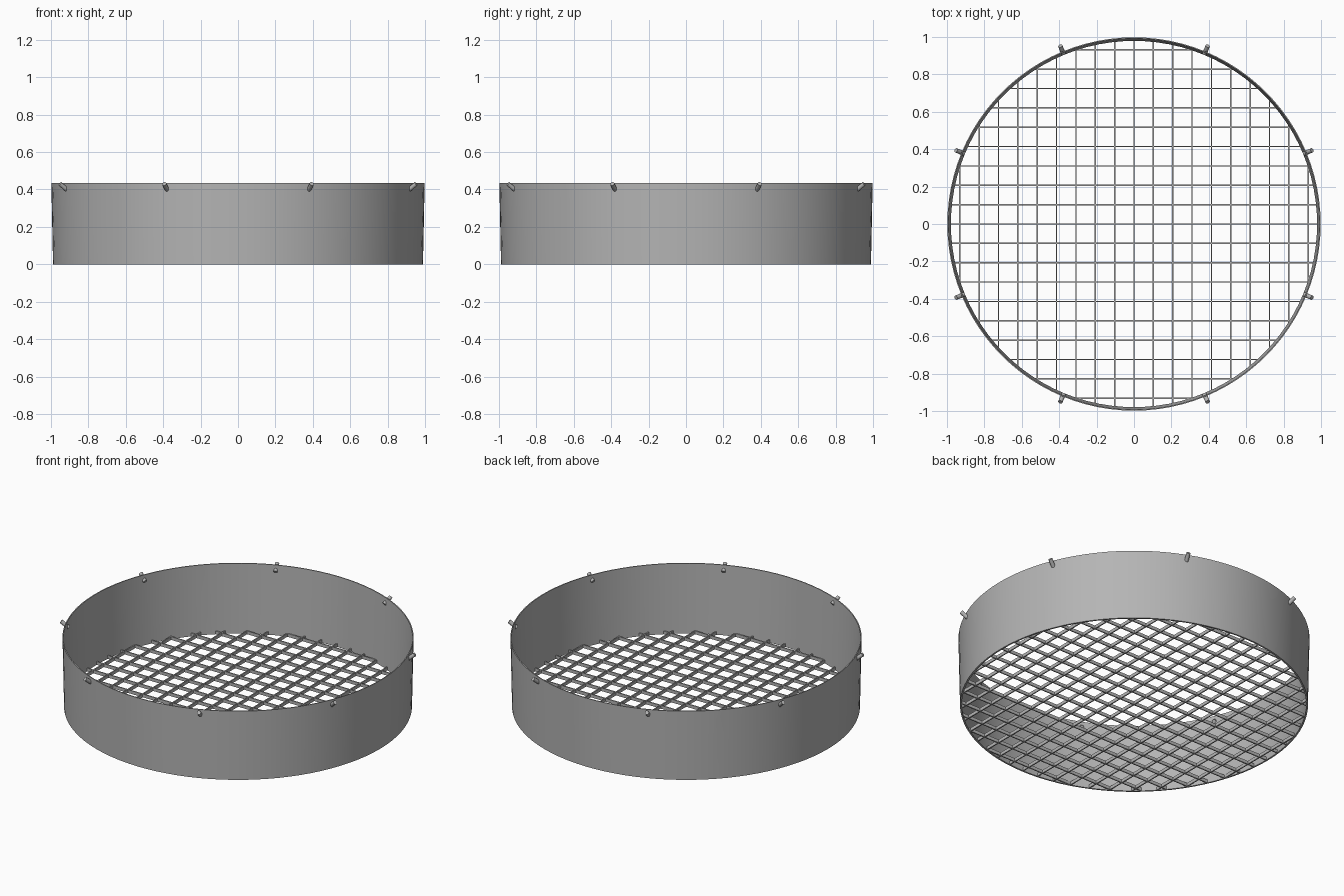
import bpy, bmesh
from math import radians, sqrt, tau, cos, sin
from mathutils import Matrix, Vector

if "Cube" in bpy.data.objects:
    bpy.data.objects.remove(bpy.data.objects["Cube"])

HEIGHT = 0.435
grey = bpy.data.materials.new("steel grey")
grey.use_nodes = True
COLOUR = (0.46, 0.46, 0.46, 1)
grey.diffuse_color = COLOUR
grey.node_tree.nodes["Principled BSDF"].inputs["Base Color"].default_value = COLOUR


def make(name, bm, smooth=False):
    bmesh.ops.recalc_face_normals(bm, faces=bm.faces)
    mesh = bpy.data.meshes.new(name)
    bm.to_mesh(mesh)
    bm.free()
    mesh.materials.append(grey)
    ob = bpy.data.objects.new(name, mesh)
    bpy.context.collection.objects.link(ob)
    bpy.ops.object.select_all(action="DESELECT")
    ob.select_set(True)
    bpy.context.view_layer.objects.active = ob
    if smooth:
        bpy.ops.object.shade_smooth_by_angle(angle=radians(35))
    return ob


# V-shaped cutter for the notch in the rim
bm = bmesh.new()
outline = [(-0.034, 0.03), (0.034, 0.03), (0, -0.055)]
face = bm.faces.new([bm.verts.new((0.9, y, HEIGHT + z)) for y, z in outline])
ext = bmesh.ops.extrude_face_region(bm, geom=[face])
bmesh.ops.translate(bm, vec=(0.2, 0, 0),
                    verts=[v for v in ext["geom"] if isinstance(v, bmesh.types.BMVert)])
bm.transform(Matrix.Rotation(radians(135), 4, "Z"))
cutter = make("notch_cutter", bm)
cutter.hide_render = True

# Thin, slightly flared wall
bm = bmesh.new()
profile = [(0.989, 0), (0.998, HEIGHT), (0.992, HEIGHT), (0.979, 0)]
SEGMENTS = 96
rings = [[bm.verts.new((r * cos(tau * i / SEGMENTS), r * sin(tau * i / SEGMENTS), z))
          for r, z in profile] for i in range(SEGMENTS)]
for i, ring in enumerate(rings):
    after = rings[(i + 1) % SEGMENTS]
    for j in range(4):
        k = (j + 1) % 4
        bm.faces.new((ring[j], after[j], after[k], ring[k]))
wall = make("round_wall", bm, smooth=True)
cut = wall.modifiers.new("notch", "BOOLEAN")
cut.operation = "DIFFERENCE"
cut.solver = "EXACT"
cut.object = cutter
bpy.ops.object.modifier_apply(modifier=cut.name)
bpy.data.objects.remove(cutter)

# Floor grid of upright strips, trimmed to the circle
SPACING, STRIP_W, STRIP_H = 0.1035, 0.007, 0.02
for name, angle in (("grid_strips_lengthwise", 0), ("grid_strips_crosswise", 90)):
    bm = bmesh.new()
    for i in range(-9, 10):
        offset = i * SPACING
        length = 2 * sqrt(0.983 ** 2 - offset ** 2)
        bmesh.ops.create_cube(bm, size=1, matrix=Matrix.Translation((0, offset, STRIP_H / 2))
                              @ Matrix.Diagonal((length, STRIP_W, STRIP_H, 1)))
    bm.transform(Matrix.Rotation(radians(angle), 4, "Z"))
    make(name, bm)

# Eight slanted pegs around the rim
start, end = Vector((0.985, 0, 0.395)), Vector((1.03, 0, 0.43))
axis = end - start
for n in range(8):
    bm = bmesh.new()
    bmesh.ops.create_cone(bm, cap_ends=True, segments=12, radius1=0.012, radius2=0.012,
                          depth=axis.length,
                          matrix=Matrix.Translation((start + end) / 2)
                          @ axis.to_track_quat("Z", "Y").to_matrix().to_4x4())
    bm.transform(Matrix.Rotation(radians(22.5 + 45 * n), 4, "Z"))
    make(f"rim_peg_{n + 1}", bm, smooth=True)
